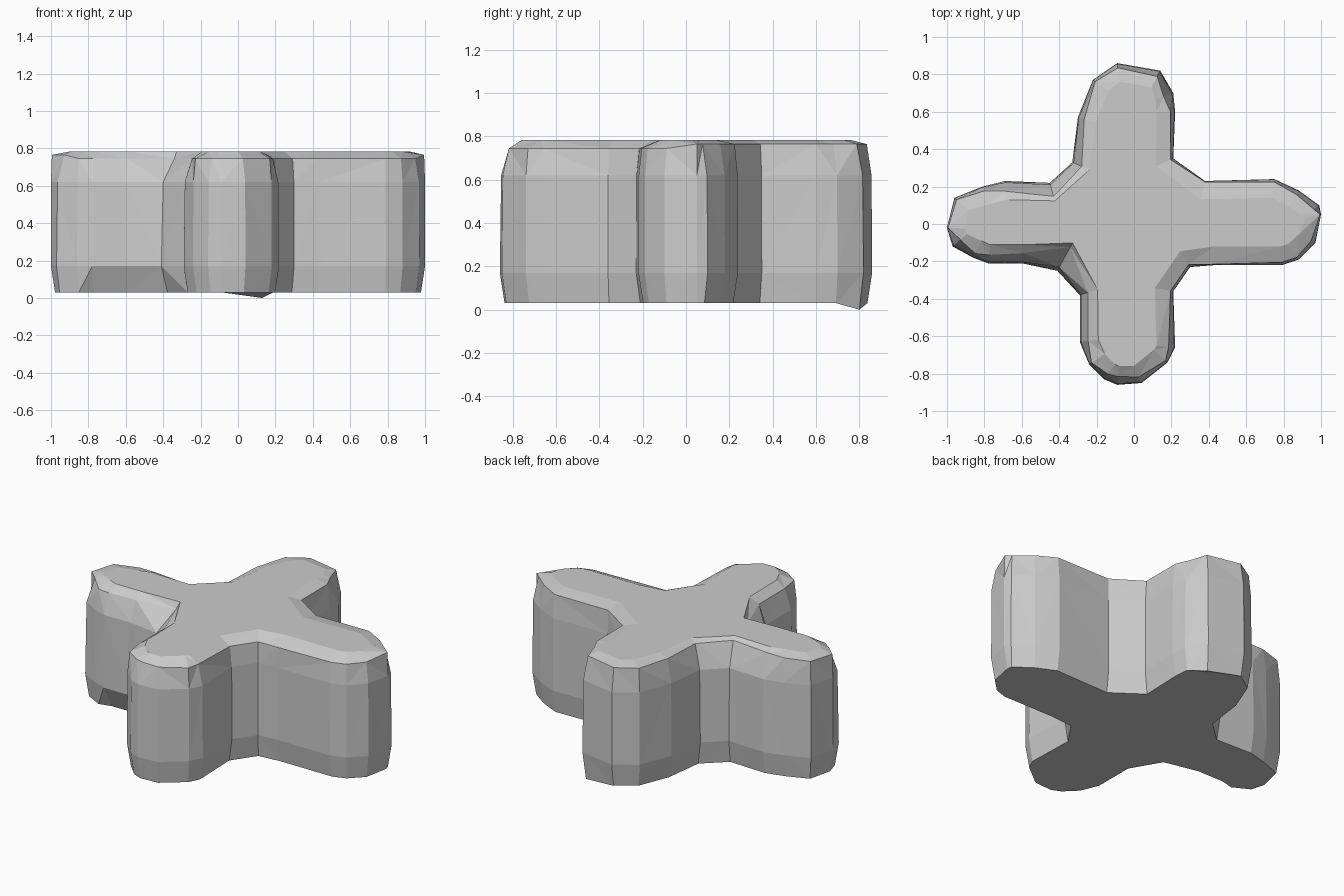
import bpy, bmesh
from mathutils import Vector

if "Cube" in bpy.data.objects:
    bpy.data.objects.remove(bpy.data.objects["Cube"])

# Plan outline, counter-clockwise: x, y, inset at the top edge
outline = [
    (1.0, .05, 0), (.99, .10, .03), (.88, .18, .02), (.75, .24, .01), (.38, .23, 0),
    (.21, .35, .01), (.22, .60, .02), (.21, .70, .05), (.14, .82, .03), (-.09, .86, .02),
    (-.22, .77, .01), (-.30, .57, .03), (-.33, .33, .05), (-.45, .22, .07), (-.69, .23, .05),
    (-.81, .20, .02), (-.96, .14, .01), (-1.0, -.02, .0), (-.97, -.12, .05), (-.86, -.18, .02),
    (-.78, -.21, .04), (-.60, -.21, .05), (-.41, -.25, .14), (-.29, -.38, .04), (-.29, -.63, .04),
    (-.24, -.75, .01), (-.16, -.83, .03), (-.09, -.86, .04), (.04, -.85, .03), (.18, -.74, .01),
    (.22, -.66, .03), (.21, -.36, .01), (.30, -.23, .01), (.43, -.22, .0), (.79, -.22, .01),
    (.88, -.19, .01), (.97, -.10, .02)]
n = len(outline)


def inward(i):
    a, b = outline[i - 1], outline[(i + 1) % n]
    return Vector((a[1] - b[1], b[0] - a[0])).normalized()


def ring(bm, inset, height):
    verts = []
    for i, (x, y, t) in enumerate(outline):
        p = Vector((x, y)) + inward(i) * inset(x, y, t)
        verts.append(bm.verts.new((p.x, p.y, height(x, y))))
    return verts


def undercut(x, y):
    return -.8 < x < -.35 and -.3 < y < 0


bm = bmesh.new()
# Underside edge, wall, top edge and the gently raised plateau
rings = [
    ring(bm, lambda x, y, t: .07 if undercut(x, y) else .022,
         lambda x, y: 0 if y > .8 and x > 0 else .03),
    ring(bm, lambda x, y, t: 0, lambda x, y: .17),
    ring(bm, lambda x, y, t: t * .15, lambda x, y: .62),
    ring(bm, lambda x, y, t: t + .005, lambda x, y: .765 if y > 0 or x < -.9 else .745),
    ring(bm, lambda x, y, t: max(.10, t + .03), lambda x, y: .783)]
for lo, hi in zip(rings, rings[1:]):
    for i in range(n):
        j = (i + 1) % n
        bm.faces.new((lo[i], lo[j], hi[j], hi[i]))
bm.faces.new(rings[-1])
bm.faces.new(rings[0][::-1])
bmesh.ops.triangulate(bm, faces=bm.faces[:])
bmesh.ops.recalc_face_normals(bm, faces=bm.faces[:])

mesh = bpy.data.meshes.new("cross_block")
bm.to_mesh(mesh)
bm.free()
bpy.context.collection.objects.link(bpy.data.objects.new("cross_block", mesh))
